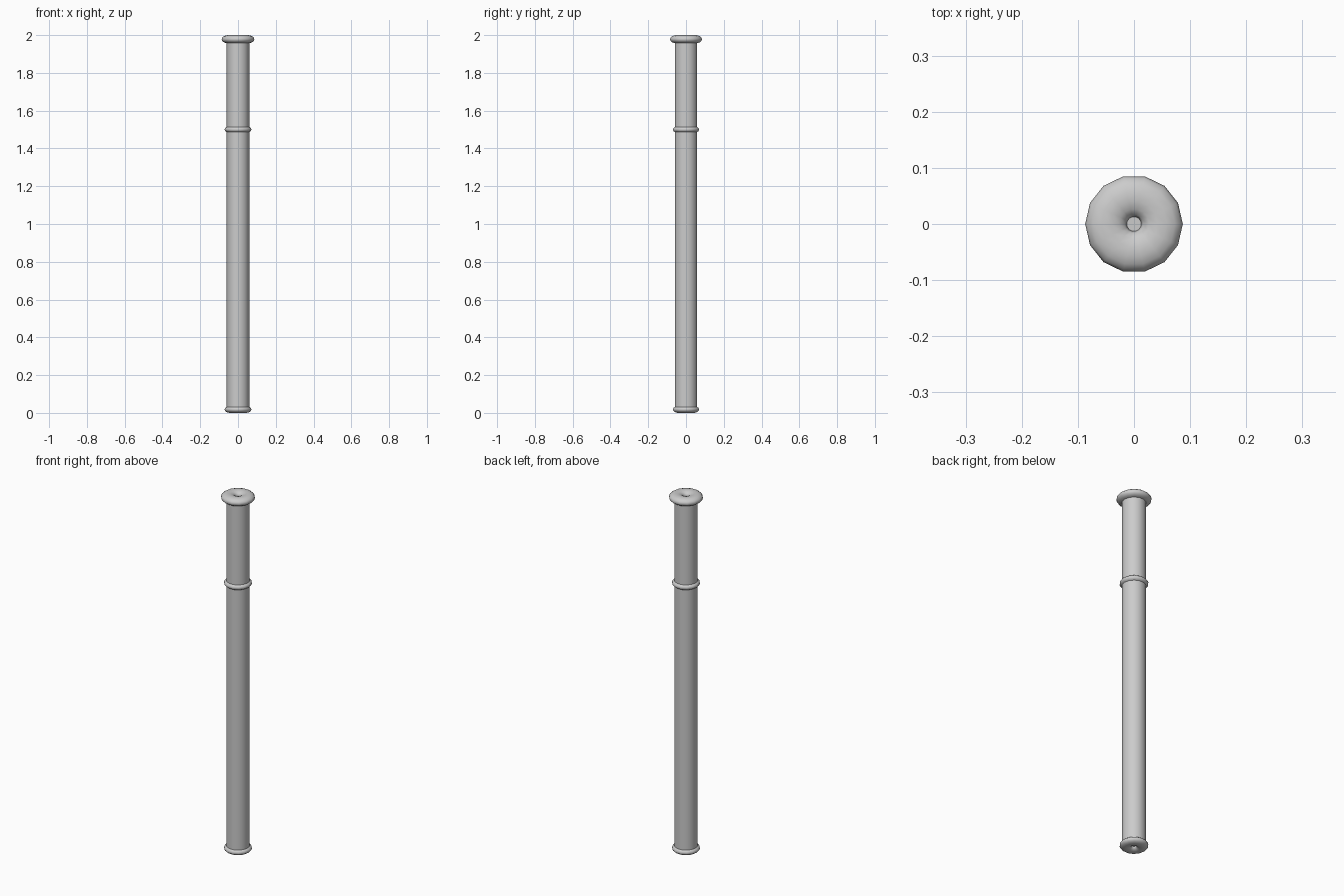
import bpy

if "Cube" in bpy.data.objects:
    bpy.data.objects.remove(bpy.data.objects["Cube"])

SIDES = 14


def smooth(obj):
    bpy.ops.object.shade_smooth_by_angle(angle=0.9)


def ring(name, z, major, minor, half_height):
    # Flattened torus, rounded all the way to a small central dimple
    bpy.ops.mesh.primitive_torus_add(
        major_segments=SIDES, minor_segments=14,
        major_radius=major, minor_radius=minor, location=(0, 0, z))
    obj = bpy.context.object
    obj.name = name
    obj.scale.z = half_height / minor
    bpy.ops.object.transform_apply(location=False, rotation=False, scale=True)
    smooth(obj)


# Shaft, with a corner on the x axis like the rings
bottom, top = 0.018, 1.978
bpy.ops.mesh.primitive_cylinder_add(
    vertices=SIDES, radius=0.06, depth=top - bottom,
    location=(0, 0, (top + bottom) / 2), rotation=(0, 0, 1.5707963))
shaft = bpy.context.object
shaft.name = "shaft"
smooth(shaft)

# Rings: wide cap, narrow collar and foot
ring("top_cap", 1.978, 0.05, 0.037, 0.022)
ring("collar", 1.50, 0.041, 0.0305, 0.018)
ring("foot", 0.018, 0.041, 0.0305, 0.018)
